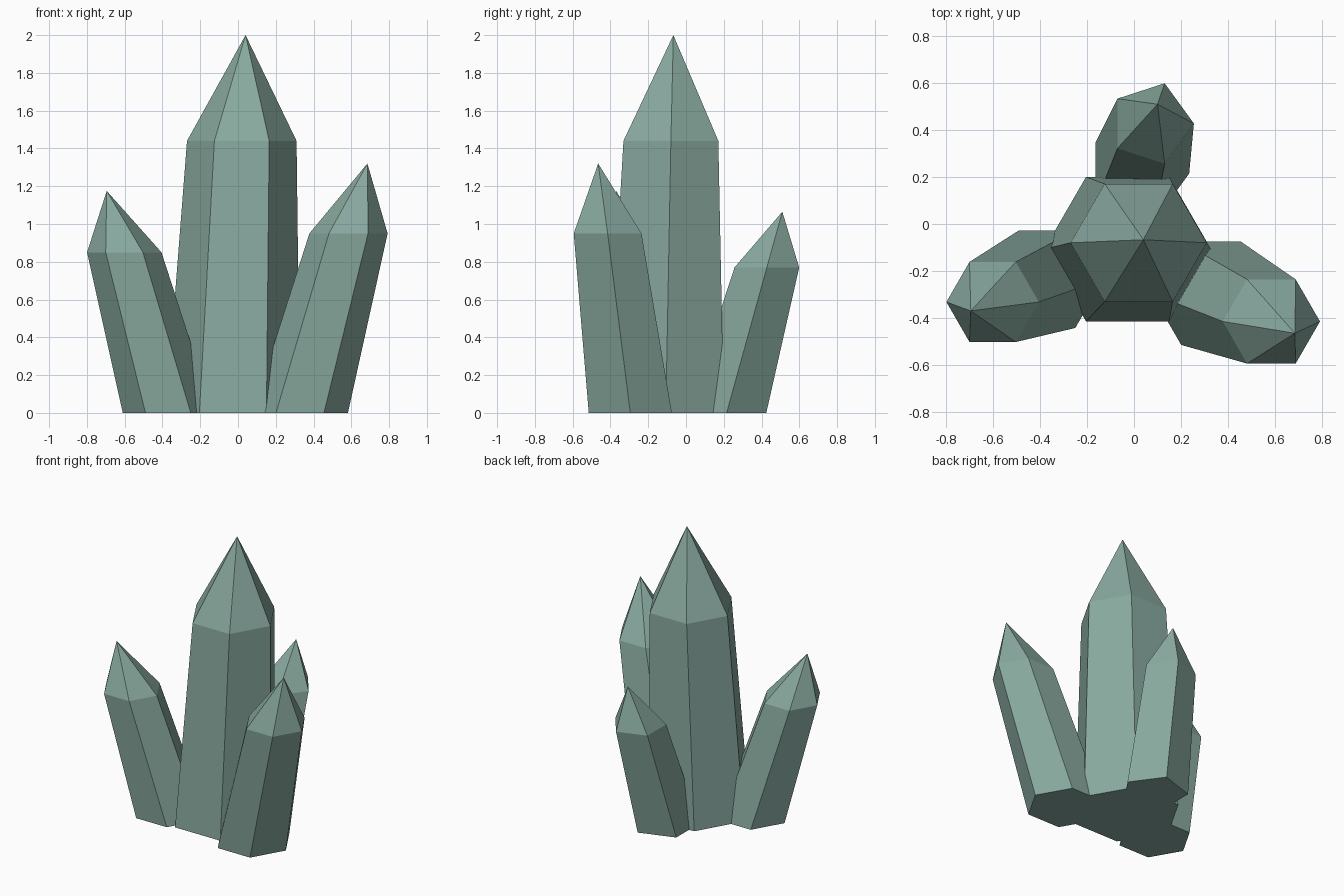
import bpy
import bmesh
from math import cos, sin, tau

cube = bpy.data.objects.get("Cube")
if cube:
    bpy.data.objects.remove(cube, do_unlink=True)

# Single grey-green crystal colour
colour = (0.25, 0.40, 0.35, 1)
mat = bpy.data.materials.new("grey green crystal")
mat.use_nodes = True
mat.diffuse_color = colour
mat.node_tree.nodes["Principled BSDF"].inputs["Base Color"].default_value = colour


def ring(bm, sides, centre, radius):
    """Level polygon of vertices with one corner pointing to +x."""
    x, y, z = centre
    return [bm.verts.new((x + radius * cos(tau * i / sides),
                          y + radius * sin(tau * i / sides), z))
            for i in range(sides)]


def crystal(name, sides, base, base_r, shoulder, shoulder_r, tip):
    """Leaning, tapering prism with a pointed cap."""
    bm = bmesh.new()
    low = ring(bm, sides, base, base_r)
    high = ring(bm, sides, shoulder, shoulder_r)
    apex = bm.verts.new(tip)
    bm.faces.new(low[::-1])
    for i in range(sides):
        j = (i + 1) % sides
        bm.faces.new((low[i], low[j], high[j], high[i]))
        bm.faces.new((high[i], high[j], apex))
    mesh = bpy.data.meshes.new(name)
    bm.to_mesh(mesh)
    bm.free()
    mesh.materials.append(mat)
    obj = bpy.data.objects.new(name, mesh)
    bpy.context.collection.objects.link(obj)


# Tall middle crystal and three shorter ones leaning outwards
crystal("main_crystal", 6, (-0.027, -0.107, 0), 0.355,
        (0.02, -0.08, 1.44), 0.29, (0.04, -0.067, 2))
crystal("left_crystal", 6, (0.328, -0.295, 0), 0.254,
        (0.585, -0.415, 0.95), 0.207, (0.685, -0.465, 1.32))
crystal("right_crystal", 6, (-0.37, -0.235, 0), 0.24,
        (-0.602, -0.332, 0.85), 0.197, (-0.695, -0.37, 1.175))
crystal("back_crystal", 5, (0.014, 0.215, 0), 0.221,
        (0.075, 0.428, 0.77), 0.18, (0.1, 0.51, 1.065))
